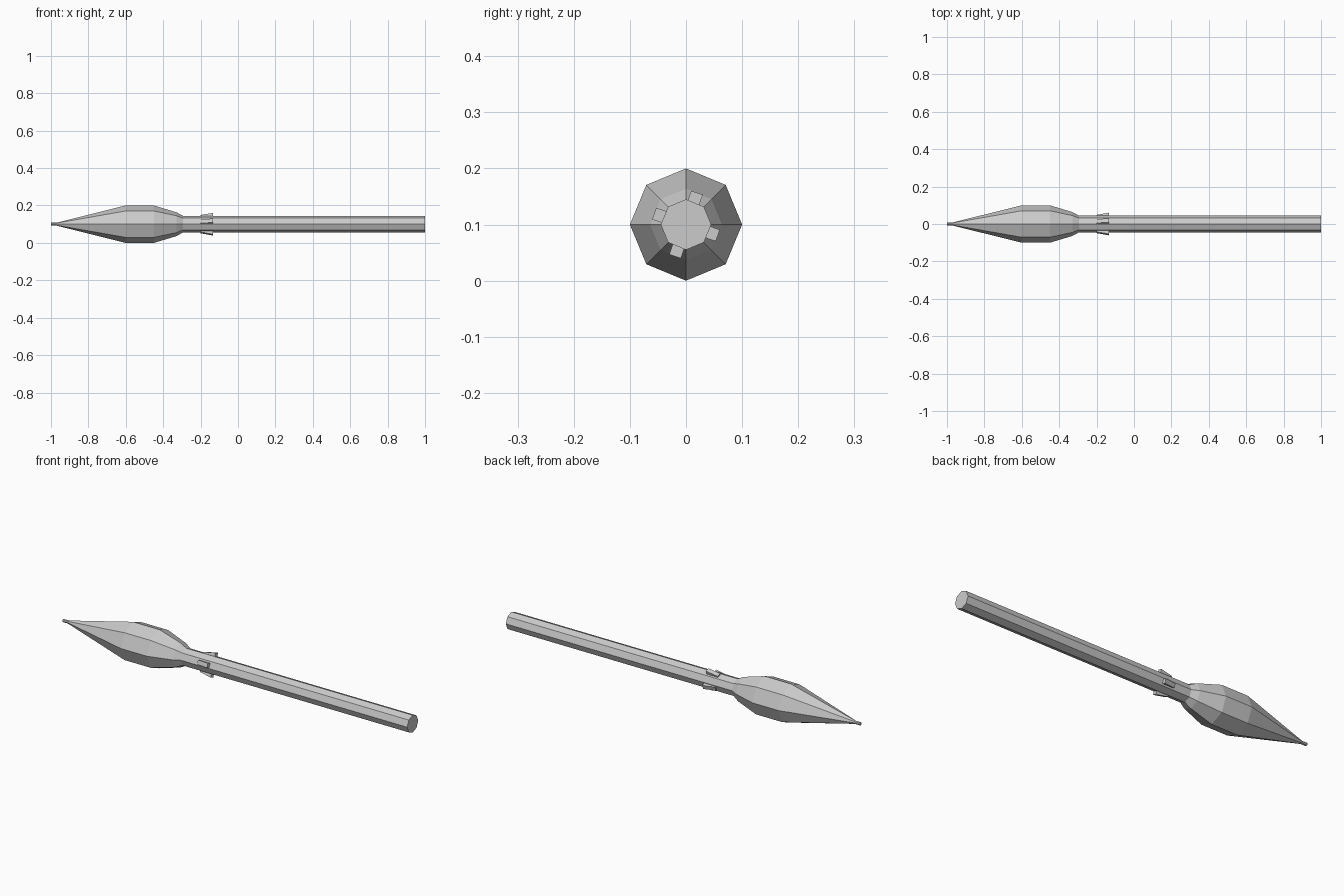
import bpy, math

if "Cube" in bpy.data.objects:
    bpy.data.objects.remove(bpy.data.objects["Cube"])

CZ = 0.1  # height of the long axis


def make(name, verts, faces):
    mesh = bpy.data.meshes.new(name)
    mesh.from_pydata(verts, [], faces)
    mesh.update()
    ob = bpy.data.objects.new(name, mesh)
    bpy.context.collection.objects.link(ob)
    return ob


def lathe(name, profile, sides=8):
    """Capped low-poly turning along x from (x, radius) points."""
    verts = []
    for x, r in profile:
        for i in range(sides):
            a = 2 * math.pi * i / sides
            verts.append((x, r * math.cos(a), CZ + r * math.sin(a)))
    n = len(profile)
    faces = [tuple(reversed(range(sides))),
             tuple(range((n - 1) * sides, n * sides))]
    for k in range(n - 1):
        for i in range(sides):
            j = (i + 1) % sides
            faces.append((k * sides + i, k * sides + j,
                          (k + 1) * sides + j, (k + 1) * sides + i))
    return make(name, verts, faces)


# Pointed warhead, neck and straight tail tube as one turned body
lathe("body", [(-1, 0.008), (-0.97, 0.008), (-0.6, 0.1), (-0.45, 0.1),
               (-0.33, 0.064), (-0.295, 0.045), (1, 0.045)])


def fin(name, angle):
    """Small wedge that flares outward towards the rear."""
    c, s = math.cos(angle), math.sin(angle)
    verts = []
    for x, r0, r1 in ((-0.2, 0.036, 0.048), (-0.135, 0.04, 0.06)):
        for r, t in ((r0, -0.011), (r1, -0.011), (r1, 0.011), (r0, 0.011)):
            verts.append((x, r * c - t * s, CZ + r * s + t * c))
    faces = [(3, 2, 1, 0), (4, 5, 6, 7), (0, 1, 5, 4),
             (1, 2, 6, 5), (2, 3, 7, 6), (3, 0, 4, 7)]
    return make(name, verts, faces)


# Four fins around the neck
for k in range(4):
    fin(f"fin_{k + 1}", math.radians(71 + 90 * k))
